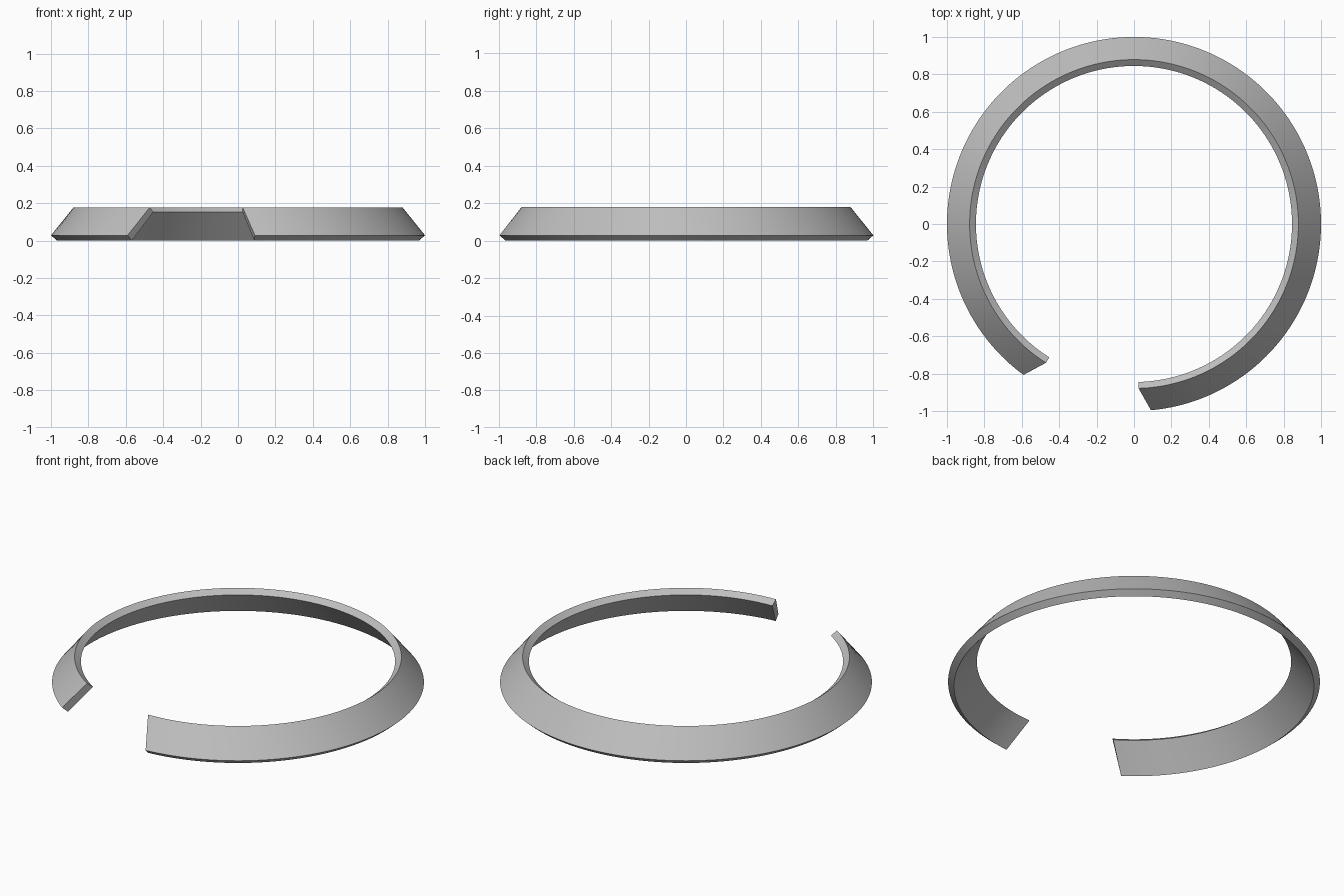
import bpy
import bmesh
from math import cos, sin, radians

cube = bpy.data.objects.get("Cube")
if cube:
    bpy.data.objects.remove(cube, do_unlink=True)

# Material
steel = bpy.data.materials.new("grey_steel")
steel.use_nodes = True
colour = (0.52, 0.52, 0.52, 1)
steel.diffuse_color = colour
steel.node_tree.nodes["Principled BSDF"].inputs["Base Color"].default_value = colour

# Slanted band cross-section: radius, height, start angle, end angle
# (the ends are cut askew, so the gap widens towards the bottom)
profile = [
    (0.968, 0.0, -84.9, 234.1),
    (1.0, 0.028, -84.8, 233.8),
    (0.879, 0.178, -88.4, 237.6),
    (0.845, 0.152, -88.3, 237.6),
]
STEPS = 144

# Sweep the section round the open ring
bm = bmesh.new()
rings = []
for i in range(STEPS + 1):
    t = i / STEPS
    ring = []
    for r, z, start, end in profile:
        a = radians(start + (end - start) * t)
        ring.append(bm.verts.new((r * cos(a), r * sin(a), z)))
    rings.append(ring)

for a, b in zip(rings, rings[1:]):
    for j in range(len(profile)):
        k = (j + 1) % len(profile)
        bm.faces.new((a[j], b[j], b[k], a[k]))

# Close the two cut ends
bm.faces.new(rings[0])
bm.faces.new(rings[-1])
bmesh.ops.recalc_face_normals(bm, faces=bm.faces)

mesh = bpy.data.meshes.new("split_conical_ring")
bm.to_mesh(mesh)
bm.free()
mesh.materials.append(steel)
ring_obj = bpy.data.objects.new("split_conical_ring", mesh)
bpy.context.collection.objects.link(ring_obj)

# Smooth round the ring, crisp at the rims
bpy.ops.object.select_all(action="DESELECT")
ring_obj.select_set(True)
bpy.context.view_layer.objects.active = ring_obj
bpy.ops.object.shade_smooth_by_angle(angle=radians(30))
